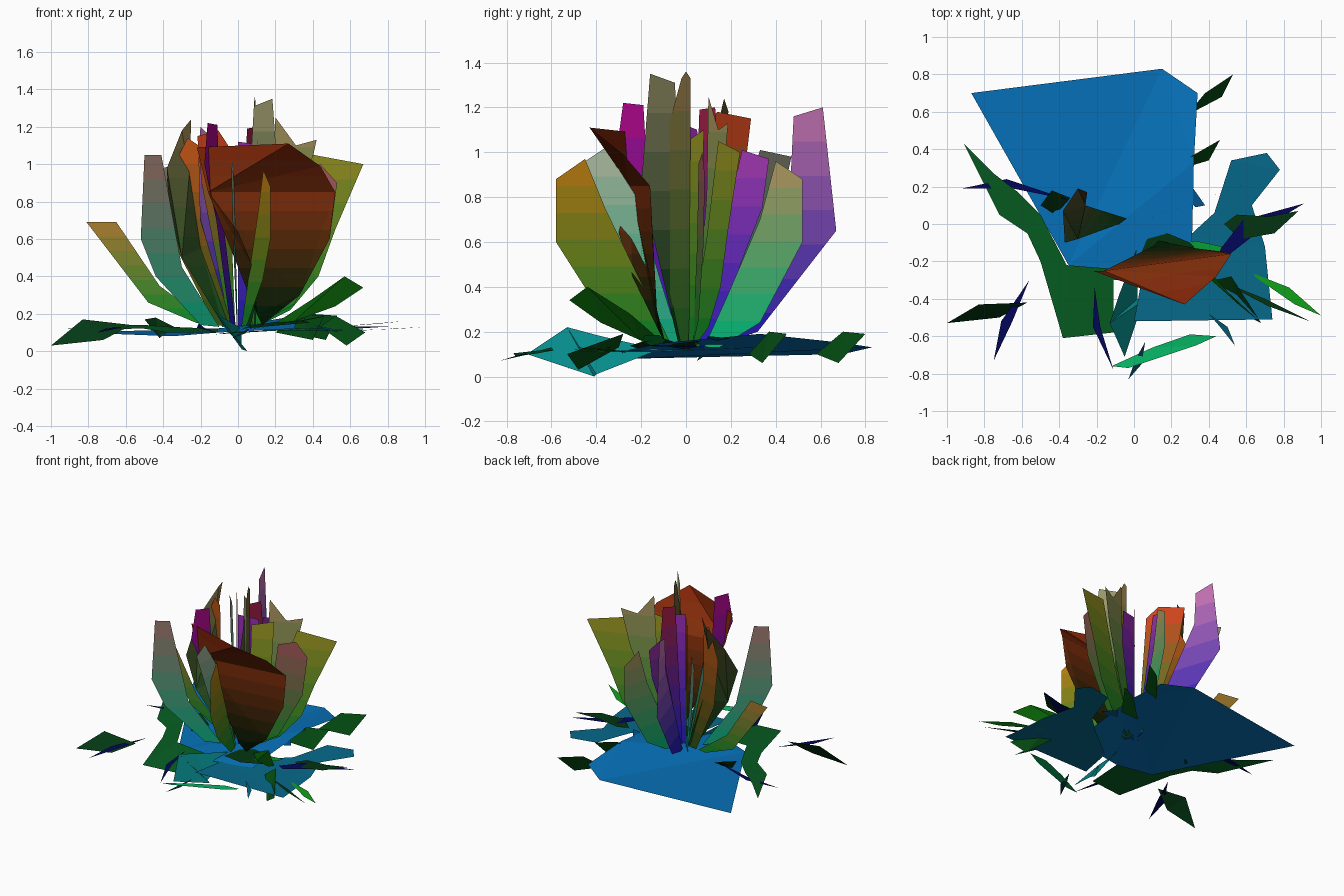
import bpy, bmesh

MATS = {}


def material(col):
    key = tuple(round(min(c * 1.08, 1) ** 2.2, 3) for c in col)  # display tone to linear
    if key not in MATS:
        m = bpy.data.materials.new("tint")
        m.diffuse_color = (*key, 1)
        MATS[key] = m
    return MATS[key]


def sheet(name, points, low, high=None, bands=7):
    """Flat cut-out from an outline, tinted in bands from low (foot) to high (tip)."""
    bm = bmesh.new()
    f = bm.faces.new([bm.verts.new(p) for p in points])
    bmesh.ops.triangulate(bm, faces=[f])
    z0, z1 = min(p[2] for p in points), max(p[2] for p in points)
    n = bands if high else 1
    for i in range(1, n):
        bmesh.ops.bisect_plane(bm, geom=bm.verts[:] + bm.edges[:] + bm.faces[:],
                               plane_co=(0, 0, z0 + (z1 - z0) * i / n), plane_no=(0, 0, 1))
    me = bpy.data.meshes.new(name)
    for i in range(n):
        t = i / max(n - 1, 1)
        me.materials.append(material([a + (b - a) * t for a, b in zip(low, high or low)]))
    for f in bm.faces:
        t = (f.calc_center_median().z - z0) / max(z1 - z0, 1e-5)
        f.material_index = min(int(t * n), n - 1)
    bm.to_mesh(me)
    bm.free()
    bpy.context.collection.objects.link(bpy.data.objects.new(name, me))


def front_petal(name, y0, slope, outline, low, high):
    """Upright petal outlined in x, z on the plane y = y0 + slope * x."""
    sheet(name, [(x, y0 + slope * x, z) for x, z in outline], low, high)


def side_petal(name, x0, slope, outline, low, high):
    """Upright petal outlined in y, z on the plane x = x0 + slope * y."""
    sheet(name, [(x0 + slope * y, y, z) for y, z in outline], low, high)


def leaf(name, z0, z1, outline, col):
    """Ground leaf outlined in x, y; height goes from z0 at the first point to z1 half-way round."""
    n = len(outline)
    sheet(name, [(x, y, z0 + (z1 - z0) * (1 - abs(1 - 2 * i / n))) for i, (x, y) in enumerate(outline)], col)


GREEN, DARK, TEAL, BLUE = (.1, .5, .15), (.03, .2, .08), (.08, .6, .45), (.16, .12, .68)
ORANGE, TAN, OLIVE, PINK = (.68, .3, .1), (.6, .54, .34), (.56, .55, .14), (.72, .42, .66)
NAVY, LEAF = (.04, .05, .33), (.04, .28, .09)

# Ground sheets
sheet("blue_ground_sheet", [(-.87, .7, .1), (.15, .83, .13), (.34, .7, .15), (.32, .33, .19), (.31, -.1, .15),
      (.3, -.25, .12), (-.1, -.3, .1), (-.35, -.22, .08)], (.05, .41, .67))
sheet("teal_ground_sheet", [(0, -.52, .11), (.74, -.51, .11), (.7, -.12, .11), (.63, .1, .12), (.78, .29, .13),
      (.71, .38, .13), (.52, .34, .13), (.43, .06, .12), (.3, -.06, .12), (.05, -.25, .11)], (.05, .38, .5))
sheet("green_ground_sheet", [(-.91, .43, .12), (-.75, .27, .13), (-.62, .17, .14), (-.5, .05, .14),
      (-.36, -.22, .13), (-.11, -.24, .12), (-.11, -.58, .1), (-.38, -.61, .1), (-.5, -.2, .12),
      (-.57, -.05, .12), (-.72, .05, .11)], (.05, .34, .14))

# Big folded front petal
sheet("red_petal_top", [(-.22, -.25, 1.09), (.27, -.43, 1.11), (.44, -.28, .99), (.52, -.16, .85), (-.16, -.25, .85)],
      (.46, .18, .07), (.46, .15, .06), 3)
sheet("red_petal_body", [(.52, -.16, .85), (.49, -.15, .6), (.33, -.13, .3), (.13, -.09, .14), (.1, -.12, .2),
      (.08, -.24, .45), (0, -.3, .64), (-.16, -.25, .85)], (.02, .12, .03), (.46, .18, .07))

# Petals that face the front
front_petal("left_low_petal", .04, -.16, [(-.81, .69), (-.65, .69), (-.42, .35), (-.15, .15), (-.22, .15),
            (-.48, .26)], GREEN, (.6, .45, .18))
front_petal("left_tall_petal", 0, .58, [(-.5, 1.05), (-.41, 1.05), (-.38, .75), (-.3, .45), (-.1, .13),
            (-.2, .14), (-.44, .4), (-.52, .6)], TEAL, (.55, .44, .4))
front_petal("left_orange_petal", 0, -.4, [(-.27, 1.14), (-.21, 1.1), (-.2, .7), (-.03, .13), (-.12, .14),
            (-.33, .55), (-.38, .92)], (.2, .3, .08), ORANGE)
front_petal("right_olive_petal", 0, .36, [(.4, 1.05), (.67, 1.0), (.52, .65), (.43, .4), (.28, .22), (.1, .13),
            (.03, .13), (.25, .6)], GREEN, OLIVE)
front_petal("right_tan_petal", .02, .4, [(.2, 1.25), (.31, 1.1), (.42, 1.13), (.36, .85), (.1, .13), (.04, .13),
            (.18, .8)], GREEN, TAN)
front_petal("right_pink_petal", .02, .12, [(.3, .95), (.44, 1.0), (.53, .9), (.49, .6), (.3, .25), (.08, .13),
            (.25, .6)], GREEN, (.58, .32, .32))
sheet("brown_curved_petal", [(-.25, .17, 1.24), (-.3, .19, 1.18), (-.38, .07, .98), (-.37, -.1, .75),
      (-.3, -.08, .5), (-.08, 0, .14), (-.04, .03, .15), (-.2, .08, .55), (-.26, .1, .95)],
      (.1, .3, .12), (.34, .29, .18))

# Petals that face the side
side_petal("mustard_petal", 0, -.3, [(-.58, .88), (-.45, .97), (-.36, .75), (-.06, .13), (-.16, .14),
           (-.44, .38), (-.58, .6)], GREEN, (.68, .46, .08))
side_petal("grey_green_petal", 0, .08, [(-.45, .96), (-.36, 1.02), (-.22, .8), (-.12, .45), (-.02, .13),
           (-.08, .13), (-.28, .5)], TEAL, (.6, .66, .56))
side_petal("magenta_petal", 0, .58, [(-.28, 1.22), (-.19, 1.21), (-.17, .85), (-.02, .13), (-.07, .13),
           (-.2, .7), (-.31, 1.0)], BLUE, (.62, .05, .5))
side_petal("khaki_petal", .04, -.9, [(-.16, 1.35), (-.05, 1.31), (-.03, 1.0), (0, .13), (-.03, .13),
           (-.12, .55), (-.2, .85)], DARK, (.55, .54, .38))
side_petal("dark_olive_petal", .09, -.2, [(-.02, 1.33), (0, 1.36), (.02, 1.33), (.02, .4), (.01, .13), (-.02, .13),
           (-.12, .6), (-.17, .85), (-.11, 1.0)], (.12, .3, .1), (.42, .35, .2))
side_petal("violet_petal", 0, 2.8, [(0, 1.12), (.05, 1.1), (.06, .6), (.02, .13), (0, .13)], BLUE, (.55, .17, .66))
side_petal("slim_green_petal", .05, 2.5, [(.02, 1.06), (.08, 1.1), (.07, .6), (.03, .13), (.01, .13)], GREEN, OLIVE)
side_petal("crimson_petal", 0, .8, [(.06, 1.19), (.13, 1.2), (.15, .85), (.05, .13), (.02, .13), (.05, .6)],
           BLUE, (.54, .12, .25))
side_petal("vermilion_petal", 0, -.75, [(.07, 1.1), (.14, 1.18), (.29, 1.15), (.26, .9), (.06, .13), (.02, .13)],
           GREEN, (.74, .25, .12))
side_petal("purple_petal", 0, .15, [(.25, 1.01), (.37, .97), (.34, .75), (.1, .13), (.05, .13), (.19, .6)],
           BLUE, (.56, .2, .62))
side_petal("straw_petal", 0, .3, [(.4, .96), (.52, .88), (.52, .6), (.33, .24), (.15, .13), (.08, .13),
           (.18, .35), (.33, .7)], (.05, .66, .42), TAN)
side_petal("grey_petal", 0, -.85, [(.33, 1.01), (.47, .98), (.42, .75), (.1, .13), (.05, .13)], TEAL, (.46, .46, .4))
side_petal("pink_back_petal", 0, -.33, [(.48, 1.16), (.61, 1.2), (.67, .65), (.32, .2), (.12, .13), (.08, .13),
           (.46, .75)], BLUE, PINK)

# Leaves with a raised edge
sheet("left_tip_leaf", [(-1, -.53, .03), (-.83, -.43, .17), (-.57, -.42, .14), (-.72, -.5, .06)], (.03, .22, .1))
sheet("front_teal_leaf", [(-.13, -.53, .22), (-.08, -.38, .18), (.02, -.12, .12), (.02, -.4, .01), (.05, -.41, 0),
      (-.05, -.71, .1)], (.06, .5, .5))
sheet("right_raised_leaf", [(.2, -.1, .15), (.4, -.25, .28), (.57, -.44, .4), (.67, -.52, .34), (.52, -.38, .24),
      (.3, -.2, .16)], (.05, .34, .06))
sheet("back_right_leaf", [(.2, .28, .1), (.32, .37, .2), (.46, .45, .19), (.4, .34, .06)], LEAF)
sheet("back_far_leaf", [(.28, .58, .1), (.38, .7, .2), (.53, .8, .19), (.47, .68, .06)], LEAF)
sheet("low_left_leaf", [(-.5, .1, .17), (-.44, .18, .18), (-.34, .14, .13), (-.42, .05, .07)], DARK)
sheet("front_right_leaf", [(.44, -.3, .13), (.52, -.28, .19), (.68, -.53, .1), (.58, -.48, .03)], LEAF)

# Flat leaves and slivers around the foot
leaf("left_blue_sliver", .1, .14, [(-.75, -.73), (-.71, -.52), (-.56, -.3), (-.65, -.52)], NAVY)
leaf("front_blue_sliver", .15, .1, [(-.21, -.34), (-.22, -.55), (-.11, -.78), (-.18, -.55)], NAVY)
leaf("back_blue_sliver", .11, .14, [(-.92, .19), (-.68, .24), (-.35, .13), (-.65, .19)], NAVY)
leaf("right_blue_leaf", .14, .13, [(.45, -.15), (.58, .02), (.91, .11), (.68, -.03), (.5, -.17)], NAVY)
leaf("front_green_leaf", .09, .13, [(-.12, -.76), (.1, -.66), (.3, -.59), (.44, -.6), (.33, -.65), (-.03, -.77)],
     (.06, .65, .36))
leaf("front_small_sliver", .07, .12, [(-.03, -.83), (.01, -.72), (.06, -.63), (.04, -.75)], (.02, .2, .25))
leaf("front_right_sliver", .14, .1, [(.4, -.48), (.5, -.55), (.54, -.65), (.46, -.55)], (.05, .35, .45))
leaf("right_bright_leaf", .11, .13, [(.6, -.25), (.83, -.34), (1.0, -.49), (.86, -.43)], (.08, .58, .12))
leaf("right_dark_leaf", .13, .12, [(.45, -.3), (.7, -.4), (.94, -.52), (.72, -.44)], DARK)
leaf("right_green_leaf", .12, .16, [(.48, .0), (.55, .05), (.72, .04), (.88, .07), (.75, -.05), (.57, -.08)], DARK)
leaf("inner_green_leaf", .13, .2, [(.15, -.14), (.33, -.09), (.47, -.12), (.45, -.18), (.3, -.2)], (.06, .55, .2))
leaf("inner_dark_leaf", .12, .17, [(.02, -.2), (.07, -.08), (.18, -.05), (.3, -.1), (.39, -.2), (.2, -.25)], DARK)
leaf("small_blue_leaf", .16, .18, [(.27, .14), (.31, .2), (.38, .1), (.33, .09)], (.04, .3, .5))
